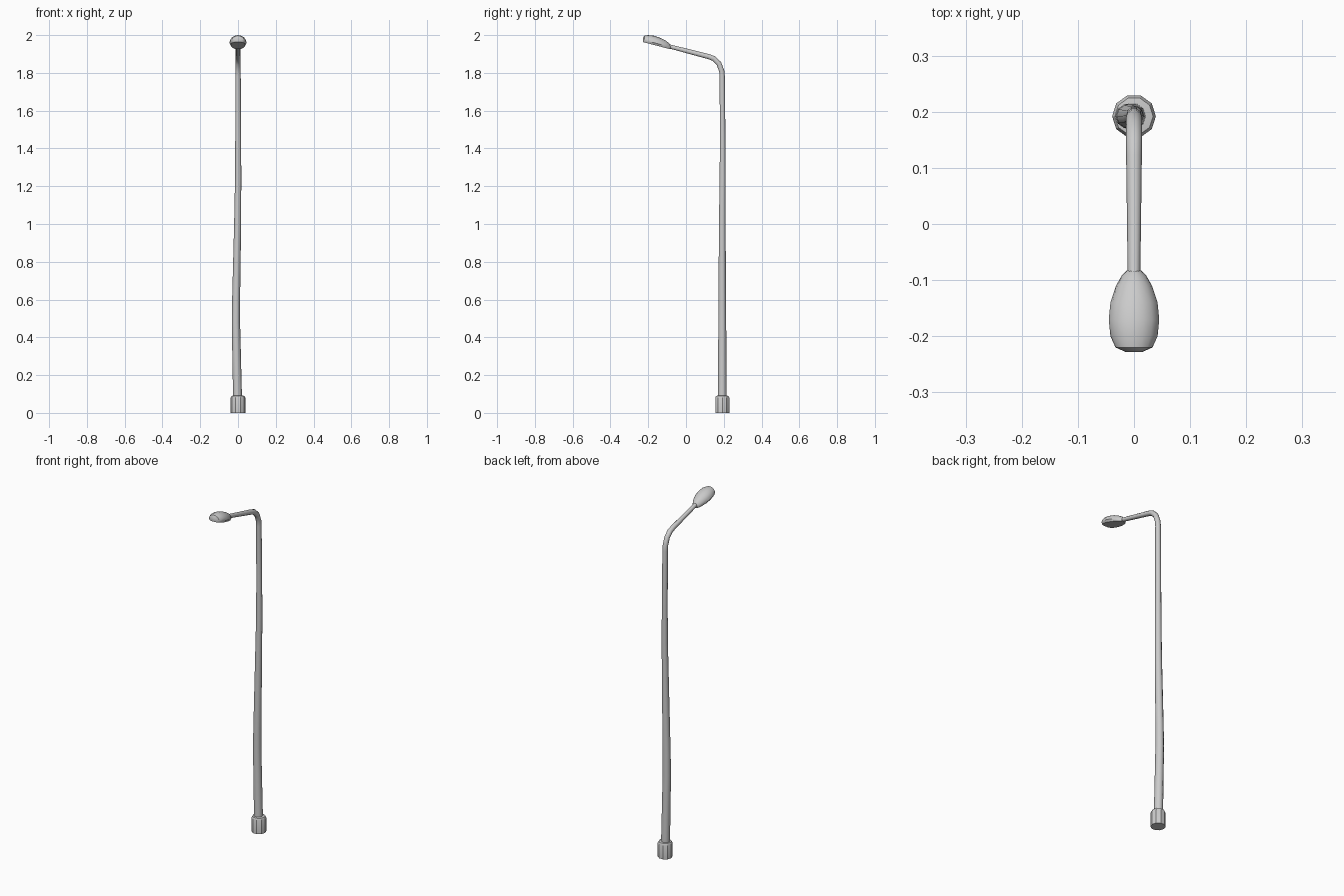
import bpy
import bmesh
from math import sin, cos, tau, pi, radians
from mathutils import Vector

if "Cube" in bpy.data.objects:
    bpy.data.objects.remove(bpy.data.objects["Cube"])


def loft(name, rings, angle=40):
    """Skin a list of equal-length point rings, capping both ends."""
    bm = bmesh.new()
    vr = [[bm.verts.new(p) for p in ring] for ring in rings]
    n = len(vr[0])
    for a, b in zip(vr, vr[1:]):
        for i in range(n):
            j = (i + 1) % n
            bm.faces.new((a[i], a[j], b[j], b[i]))
    bm.faces.new(vr[0][::-1])
    bm.faces.new(vr[-1])
    bmesh.ops.recalc_face_normals(bm, faces=bm.faces)
    me = bpy.data.meshes.new(name)
    bm.to_mesh(me)
    bm.free()
    ob = bpy.data.objects.new(name, me)
    bpy.context.collection.objects.link(ob)
    bpy.ops.object.select_all(action='DESELECT')
    ob.select_set(True)
    bpy.context.view_layer.objects.active = ob
    bpy.ops.object.shade_smooth_by_angle(angle=radians(angle))
    return ob


SIDES = 10
PY = 0.192


def circle(center, u, v, r):
    return [center + r * (u * cos(tau * i / SIDES) + v * sin(tau * i / SIDES))
            for i in range(SIDES)]


X, Y = Vector((1, 0, 0)), Vector((0, 1, 0))

# Base collar with chamfered top
collar = [(0.039, 0), (0.039, 0.08), (0.034, 0.09), (0.02, 0.092)]
loft("base_collar", [circle(Vector((0, PY, z)), X, Y, r) for r, z in collar], 30)

# Slightly crooked, tapering pole that bends into the arm: x, y, z, radius
path = [(-0.002, PY, 0.04, 0.024), (-0.003, PY, 0.10, 0.0235),
        (-0.011, PY, 0.48, 0.022), (-0.010, PY, 0.60, 0.021),
        (-0.002, PY, 1.00, 0.0185), (0.001, PY + 0.002, 1.25, 0.0165),
        (0.001, PY + 0.002, 1.45, 0.0155), (0, PY, 1.78, 0.0145),
        (0, 0.189, 1.81, 0.0145), (0, 0.174, 1.85, 0.0145),
        (0, 0.147, 1.876, 0.0145), (0, 0.12, 1.886, 0.014),
        (0, -0.11, 1.946, 0.011)]
pts = [Vector(p[:3]) for p in path]
rings = []
for i, p in enumerate(pts):
    t = (pts[min(i + 1, len(pts) - 1)] - pts[max(i - 1, 0)]).normalized()
    v = t.cross(X).normalized()
    rings.append(circle(p, v.cross(t), v, path[i][3]))
loft("pole_and_arm", rings)

# Egg-shaped lamp head, flat tilted underside: y, half width, height
head = [(-0.228, 0.015, 0.022), (-0.220, 0.033, 0.036), (-0.200, 0.042, 0.044),
        (-0.170, 0.045, 0.049), (-0.140, 0.042, 0.047), (-0.110, 0.032, 0.040),
        (-0.092, 0.022, 0.032), (-0.083, 0.013, 0.024)]
rings = []
for y, w, h in head:
    base = 1.963 - 0.26 * (y + 0.228)
    rim = 0.25 * h
    ring = [Vector((w * cos(pi * k / 8), y, base + rim + (h - rim) * sin(pi * k / 8)))
            for k in range(9)]
    ring += [Vector((-0.85 * w, y, base)), Vector((0.85 * w, y, base))]
    rings.append(ring)
loft("lamp_head", rings)
